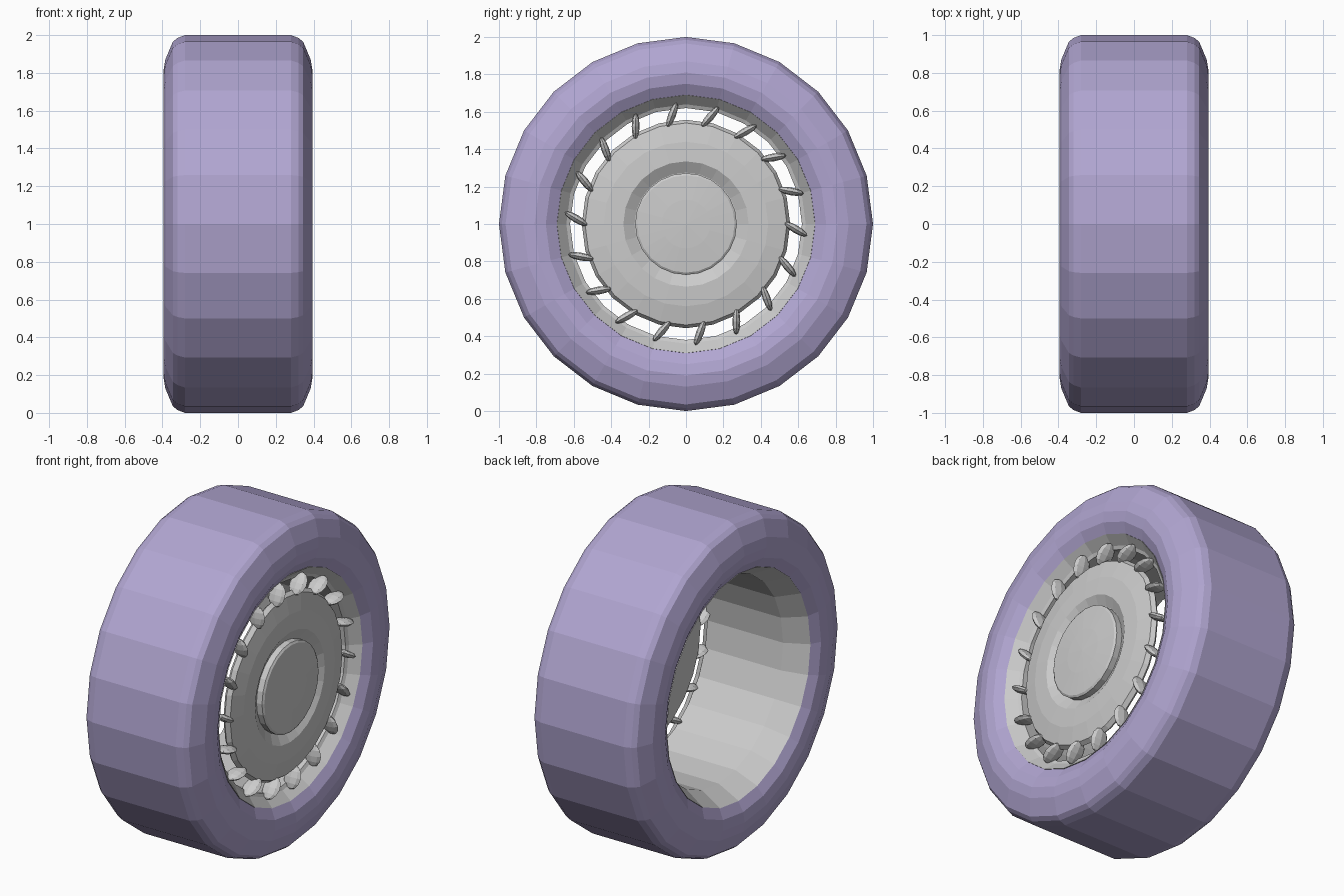
import bpy, bmesh, math
from mathutils import Matrix

if "Cube" in bpy.data.objects:
    bpy.data.objects.remove(bpy.data.objects["Cube"])

SIDES = 24
CENTRE = Matrix.Translation((0, 0, 1))

tyre_mat = bpy.data.materials.new("tyre_lilac")
tyre_mat.diffuse_color = (0.44, 0.38, 0.64, 1)
tyre_mat.use_nodes = True
tyre_mat.node_tree.nodes["Principled BSDF"].inputs["Base Color"].default_value = tyre_mat.diffuse_color


def finish(name, bm, mat=None):
    bmesh.ops.recalc_face_normals(bm, faces=bm.faces)
    bm.transform(CENTRE)
    me = bpy.data.meshes.new(name)
    bm.to_mesh(me)
    bm.free()
    ob = bpy.data.objects.new(name, me)
    bpy.context.collection.objects.link(ob)
    if mat:
        me.materials.append(mat)
    return ob


def lathe(name, profile, closed=True, mat=None):
    """Revolve (x, radius) points about the axle; radius 0 becomes a pole."""
    bm = bmesh.new()
    rings = []
    for x, r in profile:
        if r == 0:
            rings.append([bm.verts.new((x, 0, 0))] * SIDES)
        else:
            rings.append([bm.verts.new((x, r * math.cos(2 * math.pi * i / SIDES),
                                        r * math.sin(2 * math.pi * i / SIDES)))
                          for i in range(SIDES)])
    pairs = list(zip(rings, rings[1:]))
    if closed:
        pairs.append((rings[-1], rings[0]))
    for a, b in pairs:
        for i in range(SIDES):
            j = (i + 1) % SIDES
            quad = list(dict.fromkeys((a[i], a[j], b[j], b[i])))
            if len(quad) > 2:
                bm.faces.new(quad)
    return finish(name, bm, mat)


# Tyre: mirrored rounded cross-section
half = [(0.35, 0.69), (0.385, 0.75), (0.395, 0.81), (0.385, 0.87),
        (0.345, 0.965), (0.32, 0.985), (0.28, 1.0)]
lathe("tyre", half + [(-x, r) for x, r in reversed(half)], mat=tyre_mat)

# Rim barrel: flared lips, open at the back
lathe("rim_barrel", [(0.355, 0.69), (0.30, 0.64), (0.29, 0.62), (-0.22, 0.62),
                     (-0.355, 0.69), (-0.30, 0.70), (-0.2, 0.66),
                     (0.2, 0.66), (0.30, 0.70)])

# Wheel disc: shallow dome with a groove round the hub
lathe("wheel_disc", [(0.28, 0), (0.28, 0.54), (0.30, 0.557), (0.325, 0.54),
                     (0.345, 0.44), (0.35, 0.335), (0.315, 0.275), (0.315, 0)],
      closed=False)

# Hub cap: low faceted dome standing in the groove
lathe("hub_cap", [(0.31, 0), (0.31, 0.272), (0.352, 0.272), (0.36, 0.26),
                  (0.37, 0.13), (0.374, 0)], closed=False)

# Slanted lens-shaped blades bridging the gap between disc and rim
for k in range(18):
    bm = bmesh.new()
    bmesh.ops.create_uvsphere(bm, u_segments=8, v_segments=6, radius=1)
    bm.transform(Matrix.Diagonal((0.055, 0.021, 0.07, 1)))
    a = math.radians(7.3 + 20 * k)
    bm.transform(Matrix.Rotation(a, 4, 'X') @ Matrix.Translation((0.315, 0, 0.587))
                 @ Matrix.Rotation(math.radians(-28), 4, 'X'))
    finish(f"blade_{k + 1}", bm)
